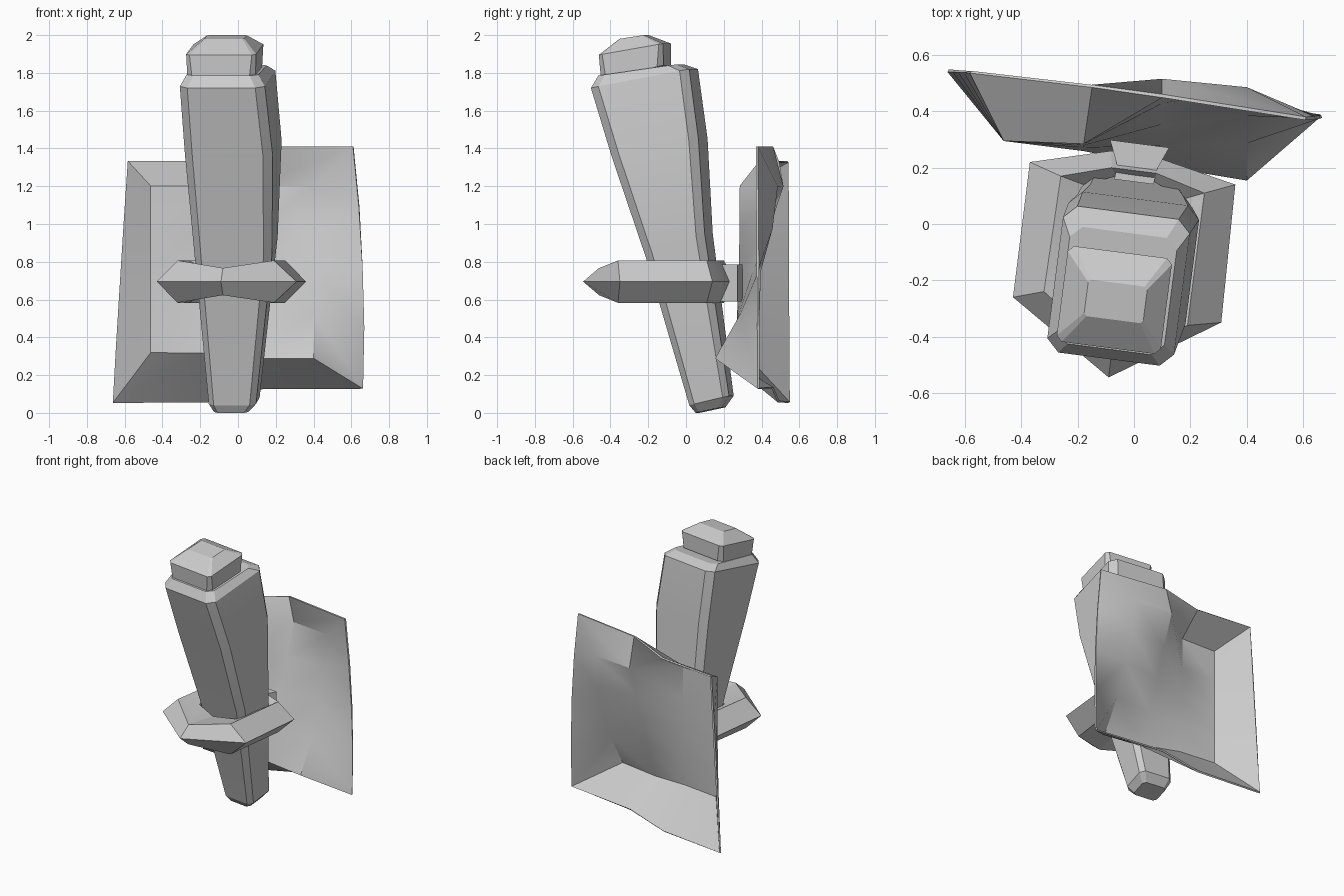
import bpy, math

if "Cube" in bpy.data.objects:
    bpy.data.objects.remove(bpy.data.objects["Cube"])

YAW = -0.13  # the whole model is turned slightly about z


def shade(ob, angle):
    bpy.ops.object.select_all(action='DESELECT')
    ob.select_set(True)
    bpy.context.view_layer.objects.active = ob
    bpy.ops.object.shade_smooth_by_angle(angle=math.radians(angle))


def make(name, verts, faces, angle=15, thickness=0):
    me = bpy.data.meshes.new(name)
    me.from_pydata(verts, [], faces)
    ob = bpy.data.objects.new(name, me)
    bpy.context.collection.objects.link(ob)
    bpy.ops.object.select_all(action='DESELECT')
    ob.select_set(True)
    bpy.context.view_layer.objects.active = ob
    bpy.ops.object.mode_set(mode='EDIT')
    bpy.ops.mesh.select_all(action='SELECT')
    bpy.ops.mesh.normals_make_consistent(inside=False)
    bpy.ops.object.mode_set(mode='OBJECT')
    if thickness:
        sol = ob.modifiers.new("thickness", 'SOLIDIFY')
        sol.thickness = thickness
        sol.offset = 0
        bpy.ops.object.modifier_apply(modifier=sol.name)
    shade(ob, angle)
    return ob


def loft(name, rings, closed=False, angle=15):
    """Skin equal-length rings; cap the ends, or join last to first."""
    n, m = len(rings[0]), len(rings)
    faces = []
    for i in range(m if closed else m - 1):
        a, b = i * n, ((i + 1) % m) * n
        faces += [(a + k, a + (k + 1) % n, b + (k + 1) % n, b + k) for k in range(n)]
    if not closed:
        faces += [tuple(range(n)), tuple(range((m - 1) * n, m * n))]
    return make(name, [p for r in rings for p in r], faces, angle)


def section(cx, hw, c, yf, zf, yb, zb):
    """Chamfered rectangle, tilted from front (yf, zf) to back (yb, zb)."""
    hd, cy, cz = (yb - yf) / 2, (yf + yb) / 2, (zf + zb) / 2
    pts = [(-hw + c, -hd), (hw - c, -hd), (hw, -hd + c), (hw, hd - c),
           (hw - c, hd), (-hw + c, hd), (-hw, hd - c), (-hw, -hd + c)]
    return [(cx + u - YAW * v, cy + v + YAW * u, cz + (zb - zf) / 2 * v / hd) for u, v in pts]


# Leaning tapered post with chamfered corners
loft("post", [
    section(-0.03, 0.09, 0.02, 0.06, 0.0, 0.20, 0.03),
    section(-0.02, 0.125, 0.03, 0.03, 0.04, 0.24, 0.09),
    section(-0.01, 0.205, 0.04, -0.19, 0.82, 0.12, 0.95),
    section(-0.025, 0.232, 0.045, -0.37, 1.36, 0.09, 1.45),
    section(-0.055, 0.225, 0.045, -0.48, 1.72, 0.04, 1.82),
    section(-0.06, 0.19, 0.04, -0.445, 1.785, -0.03, 1.845),
])

# Stepped cap on the post
loft("cap", [
    section(-0.07, 0.18, 0.03, -0.43, 1.76, -0.10, 1.84),
    section(-0.07, 0.185, 0.02, -0.44, 1.895, -0.10, 1.955),
    section(-0.065, 0.105, 0.01, -0.34, 1.98, -0.21, 2.0),
])

# Angular ring guard around the post
outer = [(.36, .14), (.31, -.35), (-.09, -.545), (-.43, -.26), (-.37, .22), (-.08, .26), (.10, .23)]
crest = [(.25, .11), (.19, -.36), (-.08, -.46), (-.32, -.24), (-.26, .17), (-.08, .20), (.08, .18)]
inner = [(.18, .09), (.13, -.20), (-.05, -.22), (-.21, -.15), (-.18, .14), (-.06, .17), (.07, .15)]
mid_z = 0.695


def level(pts, h, front):
    return [(x, y, mid_z + (front if i == 2 else h)) for i, (x, y) in enumerate(pts)]


loft("ring_guard", [level(outer, 0, 0), level(crest, .112, .072), level(inner, .07, .05),
                    level(inner, -.07, -.05), level(crest, -.112, -.072)], closed=True)

# Flared bracket joining the ring to the panel
loft("bracket", [[(cx - w, y - .13 * -w, .59), (cx + w, y - .13 * w, .59),
                  (cx + w, y - .13 * w, .785), (cx - w, y - .13 * -w, .785)]
                 for cx, y, w in [(0, .15, .07), (.01, .20, .07), (.02, .285, .105)]])

# Back panel: twisted tray floor with a sloping rim, four columns wide
floor_x = (-.46, -.18, .10, .40)
floor_low = ((.30, .32), (.265, .32), (.21, .29), (.16, .29))
floor_mid = ((.30, .75), (.285, .75), (.36, .75), (.39, .75))
floor_top = ((.30, 1.2), (.29, 1.2), (.51, 1.2), (.48, 1.2))
rim_low = [(-.66, .545, .055), (-.16, .49, .06), (.13, .46, .13), (.66, .385, .13)]
rim_top = [(-.58, .54, 1.33), (-.15, .49, 1.33), (.10, .455, 1.41), (.61, .375, 1.41)]

V = rim_low + rim_top
SUB = 4  # rows in the floor
for j in range(SUB + 1):
    t = j / SUB
    for k in range(4):
        yz = [2 * (t - .5) * (t - 1) * a + 4 * t * (1 - t) * b + 2 * t * (t - .5) * c
              for a, b, c in zip(floor_low[k], floor_mid[k], floor_top[k])]
        V.append((floor_x[k], *yz))


def fl(j, k):
    return 8 + j * 4 + k


F = []
for k in range(3):
    F += [(k, k + 1, fl(0, k + 1), fl(0, k)), (fl(SUB, k), fl(SUB, k + 1), 5 + k, 4 + k)]
    F += [(fl(j, k), fl(j, k + 1), fl(j + 1, k + 1), fl(j + 1, k)) for j in range(SUB)]
# side rims, with a bowed outer edge on the right
for k, bow in ((0, 0.0), (3, .025)):
    edge = [k]
    for j in range(1, SUB):
        t = j / SUB
        p = [a + (b - a) * t for a, b in zip(rim_low[k], rim_top[k])]
        V.append((p[0] + 4 * bow * t * (1 - t), p[1], p[2]))
        edge.append(len(V) - 1)
    edge.append(4 + k)
    F += [(edge[j], fl(j, k), fl(j + 1, k), edge[j + 1]) for j in range(SUB)]
make("back_panel", V, F, 28, thickness=0.012)
